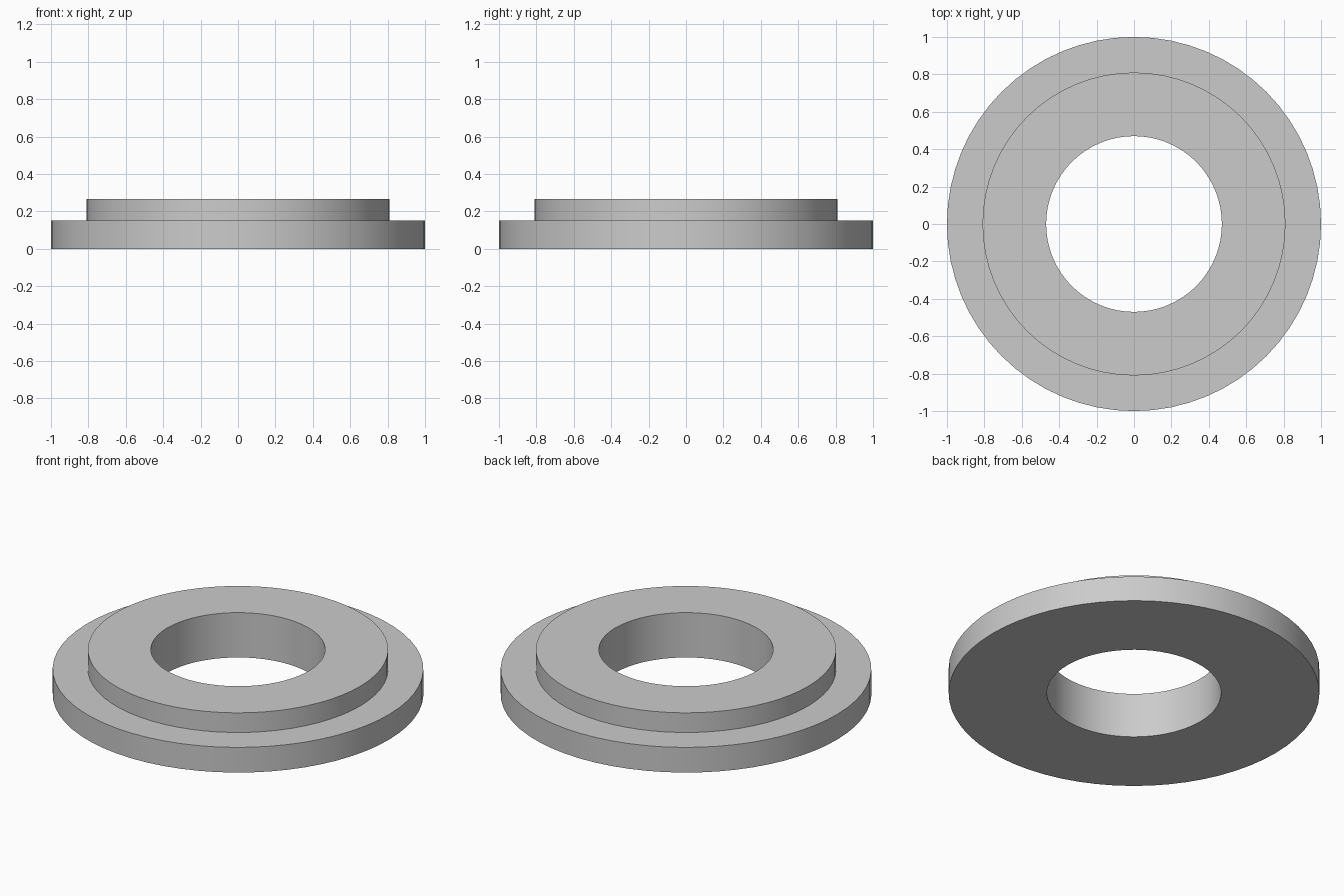
import bpy
import bmesh
import math

SEGMENTS = 64
OUTER, STEP, BORE = 1.0, 0.81, 0.47
STEP_Z, TOP_Z = 0.15, 0.267

cube = bpy.data.objects.get("Cube")
if cube:
    bpy.data.objects.remove(cube, do_unlink=True)

# Plain grey metal
grey = bpy.data.materials.new("grey metal")
grey.use_nodes = True
colour = (0.6, 0.6, 0.6, 1)
grey.diffuse_color = colour
grey.node_tree.nodes["Principled BSDF"].inputs["Base Color"].default_value = colour

# Stepped ring: closed cross-section (radius, height) swept around z
profile = [(BORE, 0), (OUTER, 0), (OUTER, STEP_Z),
           (STEP, STEP_Z), (STEP, TOP_Z), (BORE, TOP_Z)]
bm = bmesh.new()
verts = [bm.verts.new((r, 0, z)) for r, z in profile]
edges = [bm.edges.new((v, verts[(i + 1) % len(verts)])) for i, v in enumerate(verts)]
bmesh.ops.spin(bm, geom=verts + edges, cent=(0, 0, 0), axis=(0, 0, 1),
               angle=math.tau, steps=SEGMENTS, use_merge=True)
bmesh.ops.remove_doubles(bm, verts=bm.verts, dist=0.0001)
bmesh.ops.recalc_face_normals(bm, faces=bm.faces)

mesh = bpy.data.meshes.new("stepped_ring")
bm.to_mesh(mesh)
bm.free()
mesh.materials.append(grey)
ring = bpy.data.objects.new("stepped_ring", mesh)
bpy.context.collection.objects.link(ring)

# Smooth walls, sharp rims
bpy.ops.object.select_all(action="DESELECT")
ring.select_set(True)
bpy.context.view_layer.objects.active = ring
bpy.ops.object.shade_smooth_by_angle(angle=math.radians(30))
